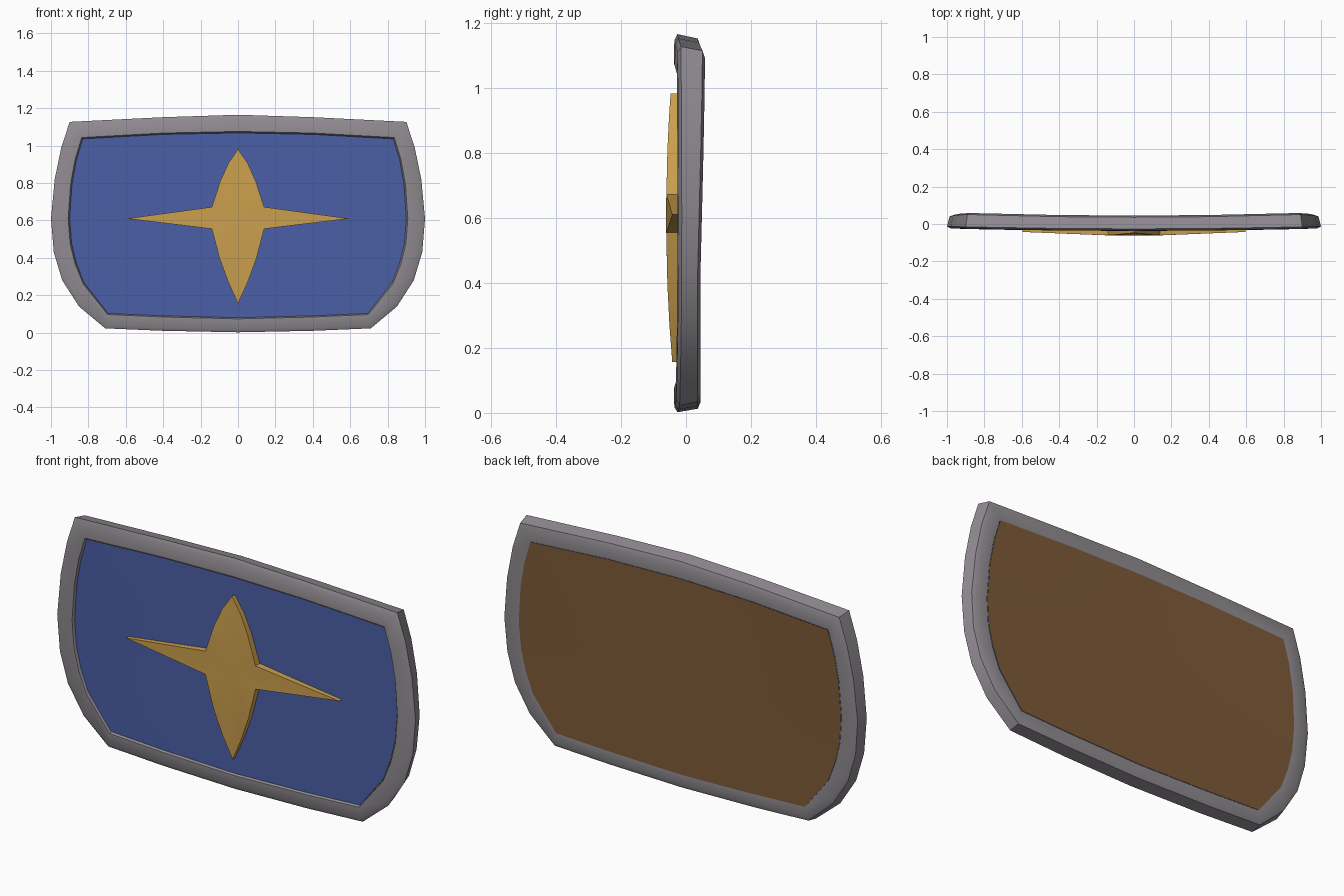
import bpy, bmesh, math

if "Cube" in bpy.data.objects:
    bpy.data.objects.remove(bpy.data.objects["Cube"])

def material(name, rgb):
    m = bpy.data.materials.new(name)
    m.diffuse_color = (*rgb, 1)
    m.use_nodes = True
    m.node_tree.nodes["Principled BSDF"].inputs["Base Color"].default_value = m.diffuse_color
    return m

GREY = material("steel grey", (0.28, 0.26, 0.285))
BLUE = material("blue", (0.07, 0.113, 0.38))
GOLD = material("gold", (0.60, 0.35, 0.075))
BROWN = material("wood brown", (0.21, 0.105, 0.04))

def mirrored(half):
    """Right half outline (top centre to bottom centre) -> closed loop."""
    return half + [(-x, z) for x, z in reversed(half[1:-1])]

def bend(x, y, z):
    """Slight bow of the front, and flare of the upper rear corners."""
    if y < 0:
        return (x, y + 0.013 * x * x, z)
    return (x, y + 0.018 * x * x * max(0, (z - 0.45) / 0.65), z)

def finish(name, bm, mats, angle=30):
    bmesh.ops.recalc_face_normals(bm, faces=bm.faces)
    me = bpy.data.meshes.new(name)
    bm.to_mesh(me)
    bm.free()
    for m in mats:
        me.materials.append(m)
    ob = bpy.data.objects.new(name, me)
    bpy.context.collection.objects.link(ob)
    bpy.ops.object.select_all(action='DESELECT')
    bpy.context.view_layer.objects.active = ob
    ob.select_set(True)
    bpy.ops.object.shade_smooth_by_angle(angle=math.radians(angle))
    return ob

def bridge(bm, a, b):
    n = len(a)
    for i in range(n):
        bm.faces.new((a[i], a[(i + 1) % n], b[(i + 1) % n], b[i]))

outer = mirrored([(0, 1.165), (0.4, 1.152), (0.9, 1.127), (0.945, 0.99), (0.98, 0.82),
                  (1.0, 0.61), (0.985, 0.43), (0.94, 0.28), (0.85, 0.14), (0.71, 0.023),
                  (0.4, 0.01), (0, 0.002)])
inner = mirrored([(0, 1.068), (0.4, 1.06), (0.83, 1.036), (0.865, 0.92), (0.888, 0.79),
                  (0.9, 0.61), (0.89, 0.48), (0.865, 0.375), (0.825, 0.27), (0.695, 0.103),
                  (0.4, 0.09), (0, 0.08)])

# Rim: cross-section swept between the outer and inner outlines
section = [(0.0, -0.026), (0.2, -0.036), (0.92, -0.037), (1.0, -0.022),
           (1.0, 0.042), (0.4, 0.045), (0.14, 0.036)]
bm = bmesh.new()
rings = [[bm.verts.new(bend(ox + (ix - ox) * t, y, oz + (iz - oz) * t))
          for (ox, oz), (ix, iz) in zip(outer, inner)] for t, y in section]
for k in range(len(rings)):
    bridge(bm, rings[k], rings[(k + 1) % len(rings)])
finish("rim", bm, [GREY], 35)

# Panels: shrinking rings of the inner outline, closed by a centre fan
def panel(name, y, mat):
    bm = bmesh.new()
    prev = None
    for s in (1.0, 0.75, 0.5, 0.25):
        ring = [bm.verts.new(bend(x * s, y, 0.58 + (z - 0.58) * s)) for x, z in inner]
        if prev:
            bridge(bm, prev, ring)
        prev = ring
    c = bm.verts.new((0, y, 0.58))
    for i in range(len(prev)):
        bm.faces.new((prev[i], prev[(i + 1) % len(prev)], c))
    ob = finish(name, bm, [mat])
    # make sure the skin faces outward
    if (ob.data.polygons[0].normal.y > 0) != (y > 0):
        ob.data.flip_normals()

panel("front_panel", -0.027, BLUE)
panel("back_panel", 0.044, BROWN)

# Star emblem: four points, gently domed front
star = mirrored([(0, 0.982), (0.052, 0.905), (0.095, 0.81), (0.14, 0.672), (0.595, 0.61),
                 (0.14, 0.555), (0.098, 0.395), (0.052, 0.27), (0, 0.156)])
bm = bmesh.new()
def dome(x, z):
    return -0.062 + 0.1 * (z - 0.6) ** 2 + 0.055 * x * x
front = [bm.verts.new((x, dome(x, z), z)) for x, z in star]
back = [bm.verts.new((x, -0.02 + 0.01 * x * x, z)) for x, z in star]
bridge(bm, front, back)
fc = bm.verts.new((0, -0.062, 0.61))
bc = bm.verts.new((0, -0.02, 0.61))
for i in range(len(star)):
    j = (i + 1) % len(star)
    bm.faces.new((front[i], front[j], fc))
    bm.faces.new((back[i], back[j], bc))
finish("star_emblem", bm, [GOLD])
